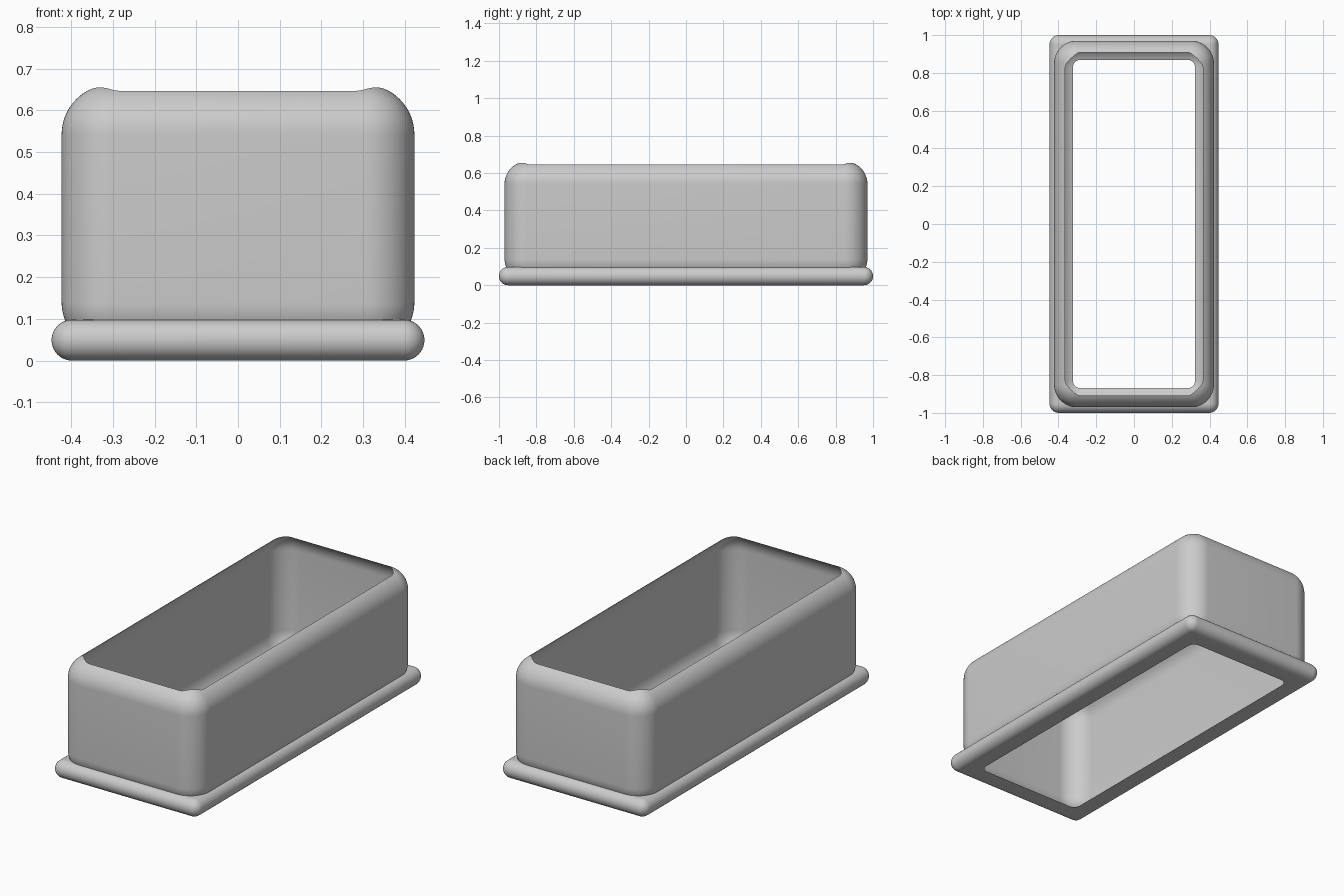
import bpy
import bmesh
from math import radians
from mathutils import Vector

cube = bpy.data.objects.get("Cube")
if cube:
    bpy.data.objects.remove(cube, do_unlink=True)

grey = bpy.data.materials.new("plain grey")
grey.use_nodes = True
grey.diffuse_color = (0.6, 0.6, 0.6, 1)
grey.node_tree.nodes["Principled BSDF"].inputs["Base Color"].default_value = grey.diffuse_color


def rounded_box(name, half_x, half_y, bottom, top, radius):
    """Box with every edge and corner rounded."""
    bm = bmesh.new()
    bmesh.ops.create_cube(bm, size=2)
    for v in bm.verts:
        v.co = Vector((v.co.x * half_x, v.co.y * half_y,
                       top if v.co.z > 0 else bottom))
    bmesh.ops.bevel(bm, geom=bm.edges[:], offset=radius, segments=16,
                    profile=0.5, affect='EDGES')
    mesh = bpy.data.meshes.new(name)
    bm.to_mesh(mesh)
    bm.free()
    mesh.materials.append(grey)
    obj = bpy.data.objects.new(name, mesh)
    bpy.context.collection.objects.link(obj)
    return obj


def combine(target, other, operation):
    mod = target.modifiers.new(operation.lower(), 'BOOLEAN')
    mod.operation = operation
    mod.solver = 'EXACT'
    mod.object = other
    bpy.context.view_layer.objects.active = target
    bpy.ops.object.modifier_apply(modifier=mod.name)
    bpy.data.objects.remove(other, do_unlink=True)


# Walls with a rounded shoulder, joined to the flange around the foot
tray = rounded_box("open_tray", 0.423, 0.97, 0.02, 0.662, 0.12)
flange = rounded_box("foot_flange", 0.447, 1.0, 0, 0.098, 0.0489)
combine(tray, flange, 'UNION')

# Rounded hollow, slightly taller than the walls so it opens at both ends
hollow = rounded_box("hollow_cutter", 0.402, 0.948, -0.0075, 0.678, 0.12)
combine(tray, hollow, 'DIFFERENCE')

bpy.ops.object.select_all(action='DESELECT')
tray.select_set(True)
bpy.context.view_layer.objects.active = tray
bpy.ops.object.shade_smooth_by_angle(angle=radians(25))
